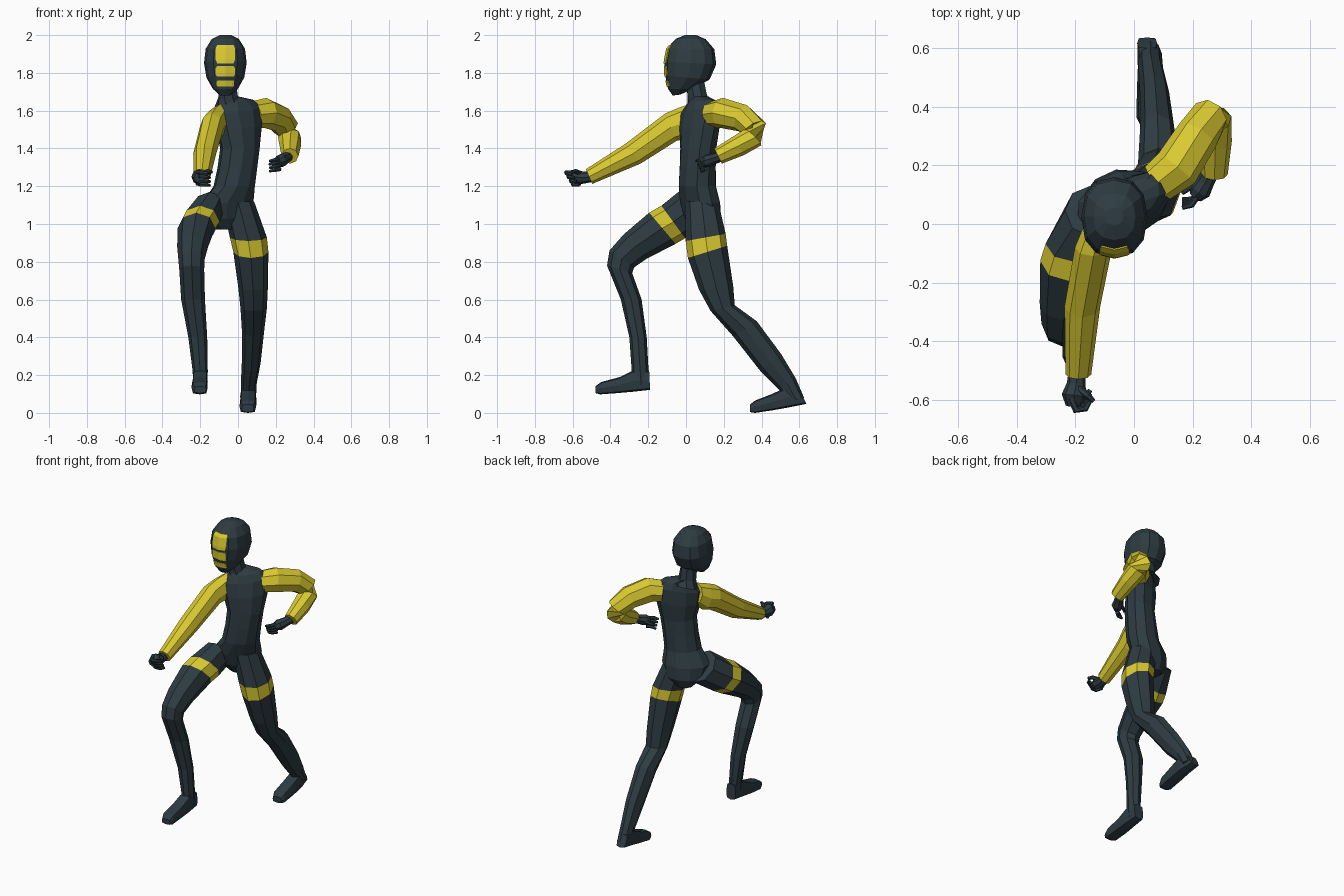
import bpy, bmesh, math
from mathutils import Vector as V
from mathutils.bvhtree import BVHTree


def material(name, rgb):
    m = bpy.data.materials.new(name)
    m.diffuse_color = (*rgb, 1)
    return m


DARK = material("dark slate", (0.027, 0.045, 0.054))
YELLOW = material("yellow", (0.70, 0.59, 0.030))


def finish(name, bm, mats):
    bmesh.ops.recalc_face_normals(bm, faces=bm.faces)
    me = bpy.data.meshes.new(name)
    bm.to_mesh(me)
    bm.free()
    for m in mats:
        me.materials.append(m)
    ob = bpy.data.objects.new(name, me)
    bpy.context.collection.objects.link(ob)
    return ob


def loft(name, rings, n=8, mats=(DARK,), bands=(), power=2.0):
    """Skin a row of sections, each (centre, half axis u, half axis v)."""
    bm = bmesh.new()
    rows = []
    for c, u, v in rings:
        row = []
        for k in range(n):
            a = 2 * math.pi * k / n
            ca, sa = math.cos(a), math.sin(a)
            ca = math.copysign(abs(ca) ** (2 / power), ca)
            sa = math.copysign(abs(sa) ** (2 / power), sa)
            row.append(bm.verts.new(c + u * ca + v * sa))
        rows.append(row)
    for i in range(len(rows) - 1):
        for k in range(n):
            j = (k + 1) % n
            f = bm.faces.new((rows[i][k], rows[i][j], rows[i + 1][j], rows[i + 1][k]))
            f.material_index = 1 if i in bands else 0
    bm.faces.new(rows[0])
    bm.faces.new(rows[-1])
    return finish(name, bm, mats)


def sides(*secs):
    """Sections from two opposite side-view points (y,z)(y,z), centre x, half width."""
    return [(V((x, (y1 + y2) / 2, (z1 + z2) / 2)), V((w, 0, 0)),
             V((0, (y2 - y1) / 2, (z2 - z1) / 2))) for y1, z1, y2, z2, x, w in secs]


def path(*pts):
    """Round sections square to a path of (x, y, z, radius)."""
    ps = [V(p[:3]) for p in pts]
    out = []
    for i, p in enumerate(ps):
        t = (ps[min(i + 1, len(ps) - 1)] - ps[max(i - 1, 0)]).normalized()
        u = t.cross(V((0, 0, 1))).normalized()
        out.append((p, u * pts[i][3], u.cross(t) * pts[i][3]))
    return out


def level(*secs):
    """Level sections turned about z: x, y, z, half width, half depth, degrees, tilt."""
    out = []
    for x, y, z, w, d, a, tilt in secs:
        c, s = math.cos(math.radians(a)), math.sin(math.radians(a))
        out.append((V((x, y, z)), V((c * w, s * w, tilt)), V((-s * d, c * d, 0))))
    return out


# Torso, twisted so its right side leads
loft("torso", level(
    (-0.045, 0.075, 1.675, 0.050, 0.045, 25, 0),
    (-0.005, 0.080, 1.645, 0.105, 0.060, 33, 0.012),
    (0.000, 0.078, 1.600, 0.150, 0.075, 35, 0.02),
    (0.005, 0.072, 1.510, 0.138, 0.088, 35, 0.01),
    (0.010, 0.065, 1.400, 0.112, 0.090, 35, 0),
    (-0.003, 0.062, 1.300, 0.110, 0.095, 33, 0),
    (-0.020, 0.060, 1.200, 0.115, 0.098, 30, 0),
    (-0.055, 0.075, 1.110, 0.150, 0.100, 25, 0),
    (-0.060, 0.090, 1.030, 0.125, 0.092, 25, 0),
    (-0.060, 0.095, 0.970, 0.055, 0.060, 25, 0)), n=10)

# Neck and hooded head
loft("neck", path((-0.05, 0.075, 1.62, 0.075), (-0.052, 0.06, 1.67, 0.055),
                  (-0.06, 0.045, 1.78, 0.05)))
head = loft("head", sides(
    (-0.070, 1.680, -0.030, 1.685, -0.067, 0.030),
    (-0.095, 1.715, 0.035, 1.715, -0.067, 0.066),
    (-0.110, 1.785, 0.125, 1.765, -0.067, 0.100),
    (-0.114, 1.860, 0.160, 1.845, -0.067, 0.113),
    (-0.100, 1.930, 0.150, 1.925, -0.067, 0.104),
    (-0.055, 1.980, 0.105, 1.978, -0.067, 0.072),
    (-0.005, 2.000, 0.055, 2.000, -0.067, 0.030)), n=12, power=2.4)

# Three thin face plates, laid on the front of the head
bm = bmesh.new()
bm.from_mesh(head.data)
tree = BVHTree.FromBMesh(bm)
bm.free()
for i, (z0, z1, w) in enumerate(((1.85, 1.948, 0.051), (1.78, 1.836, 0.051), (1.727, 1.76, 0.047))):
    bm = bmesh.new()
    grid = []
    for r in range(6):
        z = z0 + (z1 - z0) * r / 5
        ww = w * (0.86 if r in (0, 5) else 1)
        row = []
        for k in range(9):
            x = -0.067 + ww * (k / 4 - 1)
            hit = tree.ray_cast(V((x, -1, z)), V((0, 1, 0)))[0]
            row.append([bm.verts.new((x, hit.y + d, z)) for d in (-0.005, 0.003)])
        grid.append(row)
    for r in range(5):
        for k in range(8):
            a, b, c, d = grid[r][k], grid[r][k + 1], grid[r + 1][k + 1], grid[r + 1][k]
            bm.faces.new((a[0], b[0], c[0], d[0]))
            bm.faces.new((d[1], c[1], b[1], a[1]))
    rim = [e for e in bm.edges if e.is_boundary]
    bmesh.ops.bridge_loops(bm, edges=rim)
    finish("face_plate_%d" % (i + 1), bm, [YELLOW])

# Right leg, stepping forward, with thigh band
loft("right_leg", sides(
    (-0.040, 1.170, 0.130, 1.020, -0.150, 0.085),
    (-0.130, 1.097, -0.005, 0.925, -0.200, 0.102),
    (-0.195, 1.060, -0.055, 0.895, -0.220, 0.100),
    (-0.330, 0.945, -0.210, 0.815, -0.240, 0.082),
    (-0.405, 0.860, -0.275, 0.770, -0.246, 0.070),
    (-0.418, 0.780, -0.285, 0.740, -0.245, 0.066),
    (-0.345, 0.600, -0.235, 0.600, -0.238, 0.063),
    (-0.300, 0.400, -0.208, 0.400, -0.213, 0.050),
    (-0.287, 0.220, -0.198, 0.220, -0.200, 0.040),
    (-0.280, 0.150, -0.195, 0.150, -0.200, 0.038)), mats=(DARK, YELLOW), bands=(1,))

# Left leg, stretched back, with thigh band
loft("left_leg", sides(
    (-0.005, 1.120, 0.170, 1.120, 0.000, 0.085),
    (-0.002, 0.910, 0.210, 0.948, 0.055, 0.098),
    (0.010, 0.820, 0.218, 0.885, 0.068, 0.093),
    (0.070, 0.650, 0.250, 0.670, 0.080, 0.078),
    (0.130, 0.540, 0.258, 0.570, 0.083, 0.070),
    (0.250, 0.405, 0.375, 0.485, 0.080, 0.060),
    (0.395, 0.220, 0.505, 0.310, 0.070, 0.050),
    (0.490, 0.125, 0.580, 0.185, 0.057, 0.042),
    (0.540, 0.060, 0.625, 0.080, 0.055, 0.040)), mats=(DARK, YELLOW), bands=(1,))

# Shoes, lofted from toe to heel
loft("right_shoe", sides(
    (-0.480, 0.105, -0.480, 0.140, -0.200, 0.032),
    (-0.455, 0.098, -0.450, 0.163, -0.203, 0.042),
    (-0.360, 0.105, -0.350, 0.190, -0.203, 0.042),
    (-0.280, 0.112, -0.280, 0.225, -0.200, 0.040),
    (-0.190, 0.122, -0.195, 0.225, -0.200, 0.034)), power=4)
loft("left_shoe", sides(
    (0.340, 0.004, 0.340, 0.045, 0.052, 0.032),
    (0.365, 0.000, 0.365, 0.065, 0.052, 0.044),
    (0.460, 0.014, 0.455, 0.100, 0.054, 0.044),
    (0.550, 0.030, 0.520, 0.130, 0.055, 0.042),
    (0.637, 0.048, 0.600, 0.125, 0.045, 0.034)), power=4)

# Sleeves
loft("right_sleeve", sides(
    (0.020, 1.635, 0.040, 1.500, -0.095, 0.050),
    (-0.040, 1.615, -0.005, 1.450, -0.118, 0.060),
    (-0.110, 1.585, -0.050, 1.440, -0.138, 0.064),
    (-0.320, 1.425, -0.240, 1.320, -0.176, 0.061),
    (-0.530, 1.290, -0.497, 1.212, -0.190, 0.044)), mats=(YELLOW,))
loft("left_sleeve", path(
    (0.08, 0.14, 1.58, 0.070), (0.145, 0.19, 1.588, 0.080), (0.215, 0.30, 1.56, 0.074),
    (0.258, 0.365, 1.505, 0.066), (0.272, 0.355, 1.46, 0.062),
    (0.277, 0.28, 1.415, 0.057), (0.275, 0.17, 1.36, 0.045)), mats=(YELLOW,))

# Hands: palm, four curled fingers and a thumb
loft("right_palm", path((-0.195, -0.50, 1.25, 0.028), (-0.197, -0.545, 1.245, 0.032),
                        (-0.205, -0.585, 1.250, 0.042), (-0.205, -0.62, 1.245, 0.028)))
for i in range(4):
    z = 1.275 - 0.02 * i
    y = -0.625 + 0.012 * i
    loft("right_finger_%d" % (i + 1), path(
        (-0.215, y + 0.03, z, 0.012), (-0.198, y - 0.01, z - 0.004, 0.013),
        (-0.165, y - 0.005, z - 0.008, 0.011), (-0.150, y + 0.022, z - 0.01, 0.008)), n=6)
loft("right_thumb", path((-0.19, -0.56, 1.265, 0.014), (-0.16, -0.585, 1.28, 0.012),
                         (-0.138, -0.605, 1.275, 0.008)), n=6)

loft("left_palm", path((0.268, 0.19, 1.36, 0.028), (0.245, 0.145, 1.345, 0.030),
                       (0.228, 0.115, 1.335, 0.036), (0.210, 0.095, 1.325, 0.026)))
for i in range(4):
    z = 1.345 - 0.018 * i
    loft("left_finger_%d" % (i + 1), path(
        (0.222, 0.105, z, 0.012), (0.196, 0.065 + 0.006 * i, z - 0.006, 0.011),
        (0.165, 0.055 + 0.01 * i, z - 0.012, 0.007)), n=6)
loft("left_thumb", path((0.225, 0.135, 1.34, 0.013), (0.19, 0.125, 1.325, 0.011),
                        (0.165, 0.105, 1.315, 0.007)), n=6)
